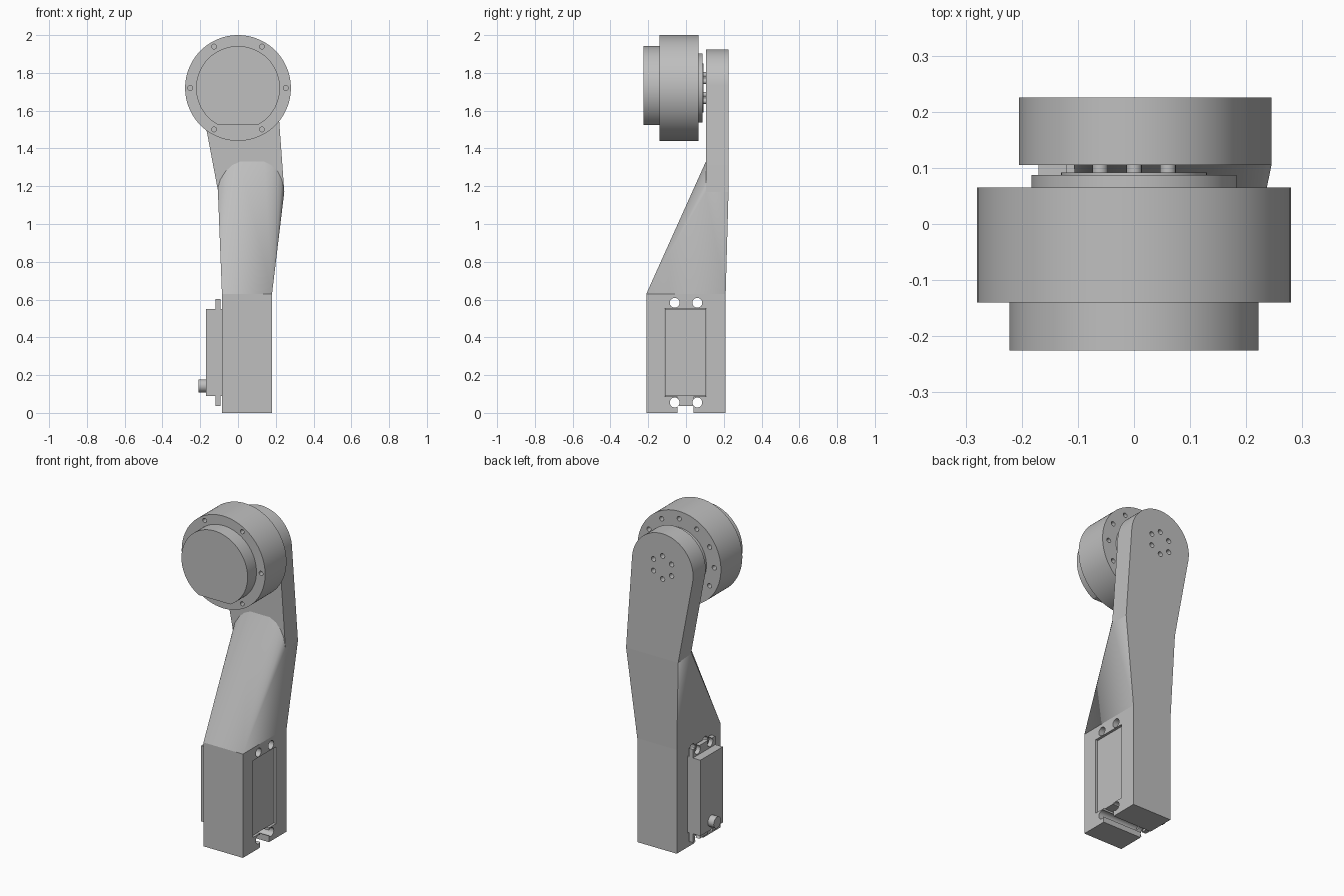
import bpy, bmesh, math
from mathutils import Vector

if "Cube" in bpy.data.objects:
    bpy.data.objects.remove(bpy.data.objects["Cube"], do_unlink=True)

grey = bpy.data.materials.new("plain grey")
grey.use_nodes = True
GREY = (0.52, 0.52, 0.52, 1)
grey.diffuse_color = GREY
grey.node_tree.nodes["Principled BSDF"].inputs["Base Color"].default_value = GREY

HUB = 1.72  # height of the motor axis


def finish(name, bm):
    bmesh.ops.recalc_face_normals(bm, faces=bm.faces[:])
    mesh = bpy.data.meshes.new(name)
    bm.to_mesh(mesh)
    bm.free()
    mesh.materials.append(grey)
    ob = bpy.data.objects.new(name, mesh)
    bpy.context.scene.collection.objects.link(ob)
    return ob


def prism(name, loops, axis, a, b):
    """Extrude outlines along x (y,z points) or along y (x,z points)."""
    bm = bmesh.new()
    for loop in loops:
        ends = []
        for d in (a, b):
            ends.append([bm.verts.new((d, u, v) if axis == "x" else (u, d, v)) for u, v in loop])
            bm.faces.new(ends[-1])
        n = len(loop)
        for i in range(n):
            j = (i + 1) % n
            bm.faces.new((ends[0][i], ends[0][j], ends[1][j], ends[1][i]))
    return finish(name, bm)


def arc(u, v, r, start, end, n):
    angles = [math.radians(start + (end - start) * i / n) for i in range(n + 1)]
    return [(u + r * math.cos(t), v + r * math.sin(t)) for t in angles]


def circle(u, v, r, n=64):
    return arc(u, v, r, 0, 360, n)[:-1]


def ring(count, radius, r, offset=0):
    """Small circles spaced evenly around the motor axis."""
    return [circle(x, z, r, 16) for x, z in
            arc(0, HUB, radius, offset, offset + 360, count)[:-1]]


def rect(u0, u1, v0, v1):
    return [(u0, v0), (u1, v0), (u1, v1), (u0, v1)]


def select(ob):
    bpy.ops.object.select_all(action="DESELECT")
    ob.select_set(True)
    bpy.context.view_layer.objects.active = ob


def cut(ob, cutter):
    mod = ob.modifiers.new("cut", "BOOLEAN")
    mod.operation = "DIFFERENCE"
    mod.solver = "EXACT"
    mod.object = cutter
    select(ob)
    bpy.ops.object.modifier_apply(modifier=mod.name)
    bpy.data.objects.remove(cutter, do_unlink=True)


# Base block with the servo pocket, cable slot and screw holes
screws = [circle(y, z, 0.026, 24) for y in (-0.06, 0.06) for z in (0.055, 0.583)]
base = prism("base_block", [rect(-0.21, 0.21, 0, 0.63)], "x", -0.085, 0.18)
cut(base, prism("pocket", [rect(-0.113, 0.108, 0.087, 0.553)], "x", -0.3, 0.3))
cut(base, prism("slot", [rect(-0.045, 0.04, -0.1, 0.1)], "x", -0.3, 0.3))
cut(base, prism("screws", screws, "x", -0.3, 0.3))

# Servo: body, notched mounting flange and output shaft
body = prism("servo_body", [rect(-0.11, 0.105, 0.09, 0.55)], "x", -0.17, 0.168)
flange = prism("servo_flange", [rect(-0.11, 0.105, 0.036, 0.602)], "x", -0.12, -0.093)
cut(flange, prism("screws", screws, "x", -0.3, 0.3))
shaft = prism("servo_shaft", [circle(0, 0.143, 0.034, 32)], "x", -0.21, -0.165)

# Lower arm: hull from the block's rim to a rounded shoulder on the plate
shoulder = [(-0.107, 1.19), (-0.094, 1.235), (-0.065, 1.28), (-0.03, 1.312), (0.01, 1.33),
            (0.14, 1.33), (0.18, 1.31), (0.212, 1.275), (0.232, 1.235), (0.242, 1.19)]
points = [(x, y, 0.63) for x in (-0.085, 0.18) for y in (-0.21, 0.21)]
points += [(x, 0.225, 1.17) for x in (-0.105, 0.245)]
points += [(x, 0.105, 1.17) for x in (-0.105, 0.245)]
points += [(x, 0.105, z) for x, z in shoulder]
bm = bmesh.new()
for p in points:
    bm.verts.new(Vector(p))
hull = bmesh.ops.convex_hull(bm, input=bm.verts[:])
bmesh.ops.delete(bm, geom=[v for v in bm.verts if not v.link_faces], context="VERTS")
lower = finish("lower_arm", bm)

# Upper arm plate with a round top and screw holes in the back
outline = arc(0, HUB, 0.205, 4, 190, 40) + [(-0.105, 1.17), (0.245, 1.17)]
plate = prism("upper_arm_plate", [outline], "y", 0.105, 0.225)
cut(plate, prism("holes", ring(6, 0.07, 0.015, 30), "y", 0.15, 0.3))

# Motor: housing, flat-bottomed front cap, stepped rear hub and pins
housing = prism("motor_housing", [circle(0, HUB, 0.28, 96)], "y", -0.14, 0.065)
cut(housing, prism("front_holes", ring(6, 0.253, 0.013), "y", -0.2, -0.1))
cut(housing, prism("rear_holes", ring(12, 0.235, 0.014), "y", 0.025, 0.1))
cap = prism("motor_cap", [arc(0, HUB, 0.222, -61.5, 241.5, 80)], "y", -0.225, -0.14)
hub = prism("motor_hub", [circle(0, HUB, 0.183)], "y", 0.06, 0.087)
hub_disc = prism("motor_hub_disc", [circle(0, HUB, 0.13)], "y", 0.08, 0.092)
pins = prism("motor_pins", ring(6, 0.07, 0.014, 30), "y", 0.085, 0.11)

for ob in (base, body, flange, shaft, lower, plate, housing, cap, hub, hub_disc, pins):
    select(ob)
    bpy.ops.object.shade_smooth_by_angle(angle=math.radians(30))
